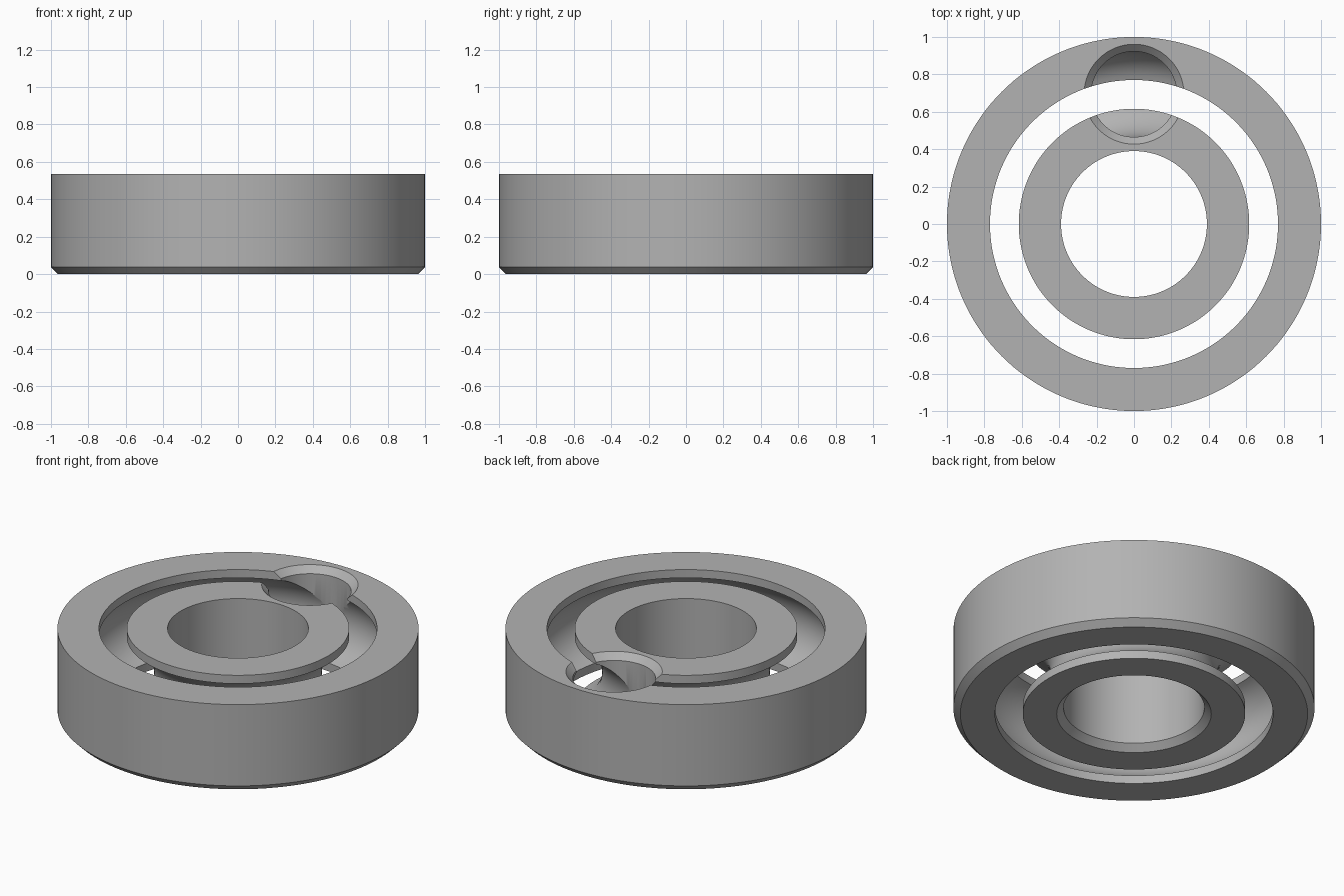
import bpy
import bmesh
from math import pi, sin, cos, acos, sqrt

if "Cube" in bpy.data.objects:
    bpy.data.objects.remove(bpy.data.objects["Cube"])

HEIGHT = 0.535
MID = HEIGHT / 2
CHAMFER = 0.038
PITCH = 0.694        # radius of the ball track centre line
GROOVE = 0.23        # radius of the ball groove section

steel = bpy.data.materials.new("steel_grey")
steel.use_nodes = True
grey = (0.45, 0.45, 0.45, 1)
steel.diffuse_color = grey
steel.node_tree.nodes["Principled BSDF"].inputs["Base Color"].default_value = grey


def revolve(name, profile, steps, centre_y=0.0):
    """Spin a closed (radius, z) profile around a vertical axis."""
    bm = bmesh.new()
    verts = [bm.verts.new((r, 0, z)) for r, z in profile]
    edges = [bm.edges.new((verts[i - 1], verts[i])) for i in range(len(verts))]
    bmesh.ops.spin(bm, geom=verts + edges, cent=(0, 0, 0), axis=(0, 0, 1),
                   angle=2 * pi, steps=steps, use_merge=True)
    bmesh.ops.remove_doubles(bm, verts=bm.verts, dist=0.00001)
    bmesh.ops.recalc_face_normals(bm, faces=bm.faces)
    mesh = bpy.data.meshes.new(name)
    bm.to_mesh(mesh)
    bm.free()
    mesh.materials.append(steel)
    obj = bpy.data.objects.new(name, mesh)
    obj.location.y = centre_y
    bpy.context.collection.objects.link(obj)
    return obj


def ring_profile(plain, lip, side):
    """Section of a ring: side is +1 for the outer ring, -1 for the inner."""
    reach = acos(side * (lip - PITCH) / GROOVE)
    steps = 24
    arc = [(PITCH + side * GROOVE * cos(a), MID + GROOVE * sin(a))
           for a in (reach - 2 * reach * i / steps for i in range(steps + 1))]
    return [(plain, CHAMFER), (plain, HEIGHT), (lip, HEIGHT)] + arc + [
        (lip, 0), (plain - side * CHAMFER, 0)]


# Two grooved rings, chamfered on their plain walls at the bottom
rings = [revolve("outer_ring", ring_profile(1.0, 0.77, 1), 144),
         revolve("inner_ring", ring_profile(0.39, 0.616, -1), 144)]

# Countersunk ball filling hole, open from the top down to the groove
hole = GROOVE - 0.001
cutter = revolve("filling_hole_cutter", [
    (0, MID), (hole, MID), (hole, HEIGHT - CHAMFER),
    (hole + CHAMFER + 0.05, HEIGHT + 0.05), (0, HEIGHT + 0.05)], 96, PITCH)
cutter.hide_render = True

for ring in rings:
    cut = ring.modifiers.new("filling_hole", 'BOOLEAN')
    cut.operation = 'DIFFERENCE'
    cut.solver = 'EXACT'
    cut.object = cutter
    bpy.ops.object.select_all(action='DESELECT')
    ring.select_set(True)
    bpy.context.view_layer.objects.active = ring
    bpy.ops.object.modifier_apply(modifier=cut.name)
    bpy.ops.object.shade_smooth_by_angle(angle=pi / 6)

bpy.data.objects.remove(cutter)
